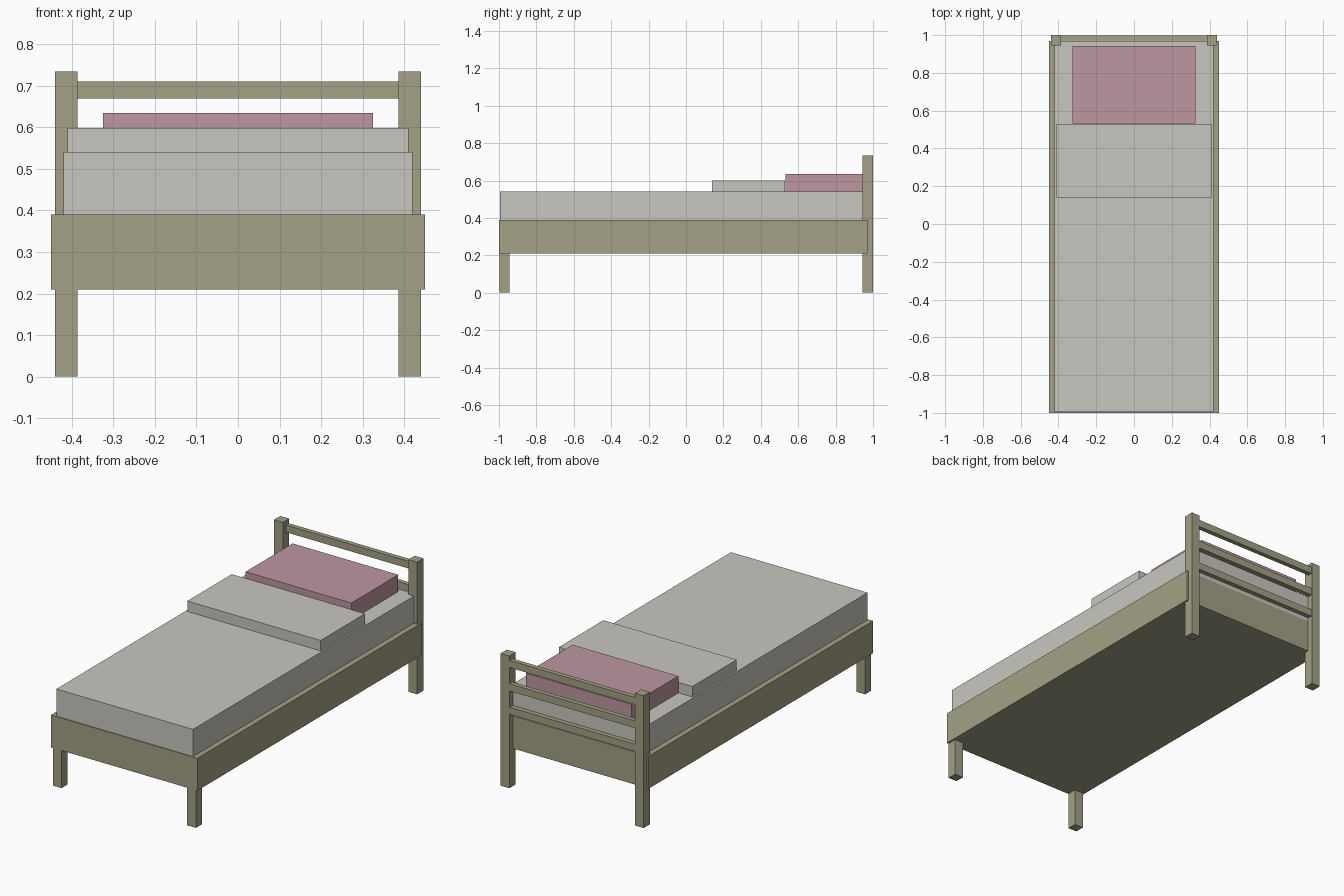
import bpy

cube = bpy.data.objects.get("Cube")
if cube:
    bpy.data.objects.remove(cube, do_unlink=True)


def material(name, colour):
    mat = bpy.data.materials.new(name)
    mat.use_nodes = True
    mat.diffuse_color = (*colour, 1)
    mat.node_tree.nodes["Principled BSDF"].inputs["Base Color"].default_value = (*colour, 1)
    return mat


wood = material("olive wood", (0.366, 0.356, 0.235))
linen = material("light grey linen", (0.584, 0.565, 0.521))
pink = material("dusty pink", (0.509, 0.309, 0.361))


def box(name, mat, x, y, z):
    """Box spanning the given (low, high) range on each axis."""
    spans = (x, y, z)
    bpy.ops.mesh.primitive_cube_add(size=1, location=[(a + b) / 2 for a, b in spans])
    obj = bpy.context.object
    obj.name = name
    obj.scale = [b - a for a, b in spans]
    bpy.ops.object.transform_apply(location=False, rotation=False, scale=True)
    obj.data.materials.append(mat)
    return obj


# Bed frame
box("frame", wood, (-0.45, 0.45), (-1, 0.97), (0.21, 0.39))

# Front legs and tall headboard posts on both sides
for side, sign in (("left", 1), ("right", -1)):
    x = sorted((sign * 0.386, sign * 0.44))
    box(f"front_leg_{side}", wood, x, (-0.998, -0.945), (0, 0.215))
    box(f"headboard_post_{side}", wood, x, (0.945, 1), (0, 0.735))

# Headboard slats
for i in range(3):
    top = 0.71 - 0.13 * i
    box(f"headboard_slat_{i + 1}", wood, (-0.39, 0.39), (0.972, 0.998), (top - 0.04, top))

# Bedding
box("mattress", linen, (-0.42, 0.42), (-0.995, 0.968), (0.385, 0.541))
box("folded_blanket", linen, (-0.41, 0.41), (0.14, 0.53), (0.535, 0.599))
box("pillow", pink, (-0.325, 0.325), (0.531, 0.943), (0.535, 0.635))
